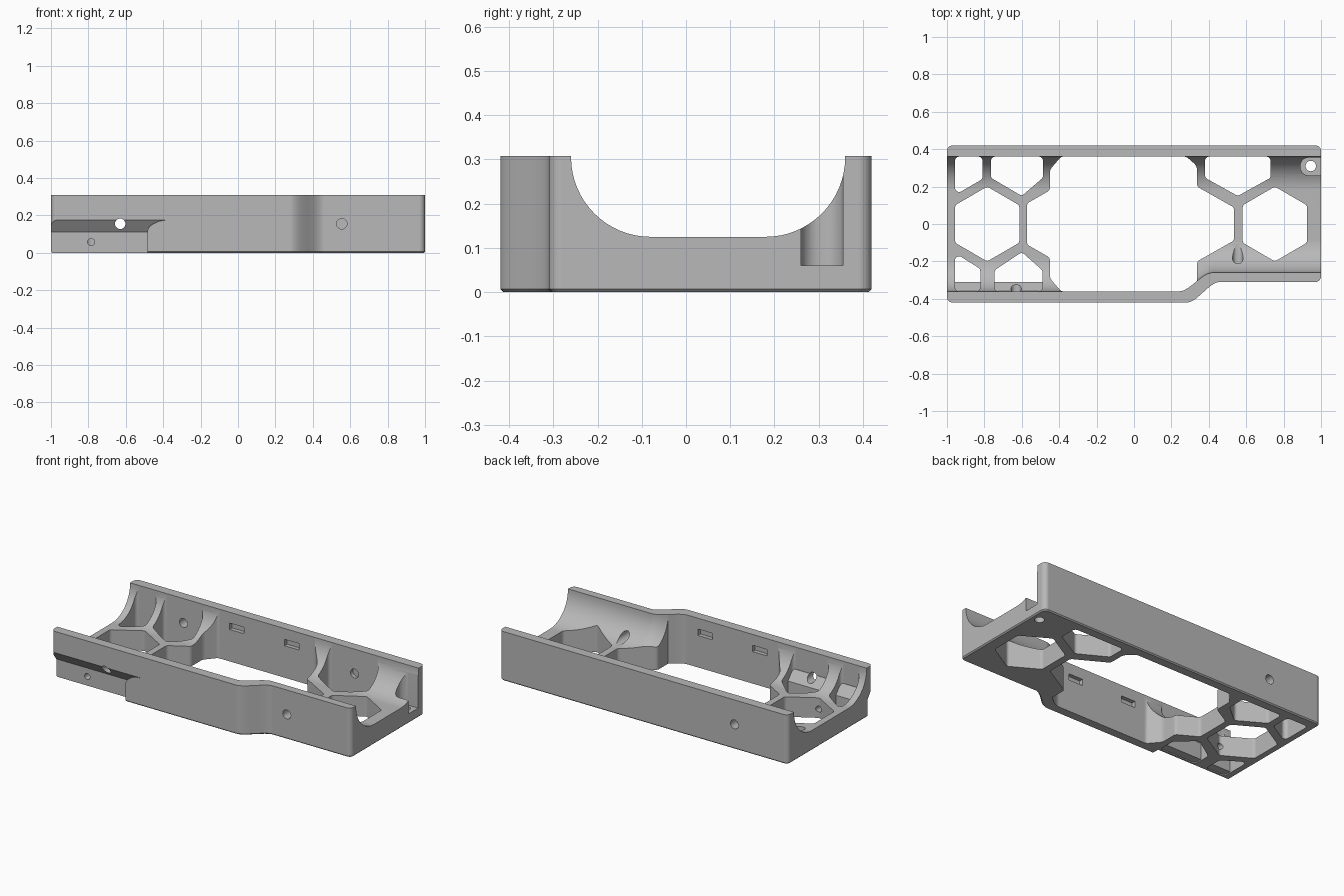
import bpy, bmesh, math
from mathutils import Vector

cube = bpy.data.objects.get("Cube")
if cube:
    bpy.data.objects.remove(cube, do_unlink=True)

grey = bpy.data.materials.new("plain grey")
grey.use_nodes = True
grey.diffuse_color = (0.48, 0.48, 0.48, 1)
grey.node_tree.nodes["Principled BSDF"].inputs["Base Color"].default_value = grey.diffuse_color

H = 0.308          # wall height
INNER = 0.36       # inner face of the long walls
OUTER = 0.42


def loft(name, rings, bottom_chamfer=0):
    """Closed solid through a list of matching 3D rings."""
    bm = bmesh.new()
    loops = [[bm.verts.new(p) for p in ring] for ring in rings]
    for a, b in zip(loops, loops[1:]):
        for i in range(len(a)):
            j = (i + 1) % len(a)
            bm.faces.new((a[i], a[j], b[j], b[i]))
    bm.faces.new(loops[0])
    bm.faces.new(loops[-1])
    bmesh.ops.recalc_face_normals(bm, faces=bm.faces)
    if bottom_chamfer:
        edges = [e for e in bm.edges if all(v.co.z < 1e-5 for v in e.verts)]
        bmesh.ops.bevel(bm, geom=edges, offset=bottom_chamfer, segments=1, affect='EDGES')
    me = bpy.data.meshes.new(name)
    bm.to_mesh(me)
    bm.free()
    me.materials.append(grey)
    ob = bpy.data.objects.new(name, me)
    bpy.context.collection.objects.link(ob)
    return ob


def prism(name, pts, axis, lo, hi, chamfer=0):
    """Extrude a flat outline along x (pts = y,z), y (pts = x,z) or z (pts = x,y)."""
    def ring(d):
        return [{'x': (d, u, v), 'y': (u, d, v), 'z': (u, v, d)}[axis] for u, v in pts]
    return loft(name, [ring(lo), ring(hi)], chamfer)


def rounded(corners, default=0.025, steps=6):
    """Outline with rounded corners; a corner is (u, v) or (u, v, radius)."""
    out = []
    n = len(corners)
    for i, c in enumerate(corners):
        r = c[2] if len(c) > 2 else default
        p = Vector(c[:2])
        a = Vector(corners[i - 1][:2]) - p
        b = Vector(corners[(i + 1) % n][:2]) - p
        if r == 0:
            out.append(tuple(p))
            continue
        d = min(r / math.tan(a.angle(b) / 2), a.length * 0.45, b.length * 0.45)
        s, e = p + a.normalized() * d, p + b.normalized() * d
        w = math.sin(a.angle(b) / 2)
        for k in range(steps + 1):
            t = k / steps
            k0, k1, k2 = (1 - t) ** 2, 2 * w * t * (1 - t), t * t
            out.append(tuple((s * k0 + p * k1 + e * k2) / (k0 + k1 + k2)))
    return out


def circle(u, v, r, n=24):
    return [(u + r * math.cos(math.tau * i / n), v + r * math.sin(math.tau * i / n))
            for i in range(n)]


def combine(target, tool, op='DIFFERENCE'):
    mod = target.modifiers.new("combine", 'BOOLEAN')
    mod.operation, mod.solver, mod.object = op, 'EXACT', tool
    bpy.context.view_layer.objects.active = target
    bpy.ops.object.modifier_apply(modifier=mod.name)
    bpy.data.objects.remove(tool, do_unlink=True)


def sway(x, start, y0, y1, length=0.18):
    t = min(max((x - start) / length, 0), 1)
    return y0 + (y1 - y0) * t * t * (3 - 2 * t)


def sway_line(start, y0, y1, stop):
    n = 16
    xs = [start + (stop - start) * i / n for i in range(n + 1)]
    return [(x, sway(x, start, y0, y1), 0) for x in xs]


# Outer body with a stepped front wall
outline = [(-1, -OUTER, 0.03)] + sway_line(0.28, -OUTER, -0.31, 0.46)
outline += [(1, -0.31, 0.03), (1, OUTER, 0.03), (-1, OUTER, 0.03)]
body = prism("cradle_body", rounded(outline), 'z', 0, H, 0.007)

# Rounded channel along the body, narrowing toward the stepped end
def channel_ring(x):
    y0, r, steps = sway(x, 0.24, -INNER, -0.26), 0.18, 16
    arc = [(math.cos(math.pi / 2 * i / steps), math.sin(math.pi / 2 * i / steps))
           for i in range(steps + 1)]
    zc = 0.305
    pts = [(y0, 0.5)] + [(y0 + r - r * c, zc - r * s) for c, s in arc]
    pts += [(INNER - r + r * c, zc - r * s) for c, s in reversed(arc)] + [(INNER, 0.5)]
    return [(x, y, z) for y, z in pts]

stations = [-1.1] + [0.24 + 0.18 * i / 16 for i in range(17)] + [1.1]
combine(body, loft("channel_cutter", [channel_ring(x) for x in stations]))

# Large middle opening
opening = [(-0.45, -INNER - 0.0, 0)]
opening = [(-0.39, -INNER, 0.03), *sway_line(0.24, -INNER, -0.26, 0.337),
           (0.337, -0.2), (0.535, -0.088), (0.535, 0.088), (0.337, 0.2),
           (0.337, 0.31, 0.05), (0.28, INNER, 0.03), (-0.39, INNER, 0.03),
           (-0.45, 0.29, 0.05), (-0.45, 0.18), (-0.572, 0.11),
           (-0.572, -0.11), (-0.45, -0.18), (-0.45, -0.29, 0.05)]
combine(body, prism("opening_cutter", rounded(opening), 'z', -0.1, 0.5))

# Honeycomb windows in the floor
def hexagon(cx):
    return [(cx - 0.172, -0.1), (cx, -0.2), (cx + 0.172, -0.1),
            (cx + 0.172, 0.1), (cx, 0.2), (cx - 0.172, 0.1)]

def corner_cell(side, inner_edge):
    return [(-0.957, side * INNER), (-0.957, side * 0.155),
            (inner_edge, side * 0.24), (inner_edge, side * INNER)]

def half_cell(side, x0, x1, xm):
    return [(x0, side * INNER), (x0, side * 0.247), (xm, side * 0.15),
            (x1, side * 0.247), (x1, side * INNER)]

cells = [hexagon(-0.785), hexagon(0.753),
         corner_cell(1, -0.81), corner_cell(-1, -0.822),
         half_cell(1, -0.765, -0.487, -0.6), half_cell(-1, -0.745, -0.49, -0.6),
         half_cell(1, 0.38, 0.73, 0.555)]
for cell in cells:
    combine(body, prism("cell_cutter", rounded(cell, 0.022), 'z', -0.1, 0.5))

# Thickened inner liner behind the front recess
liner = [(-0.39, 0.007), (-0.31, 0.007), (-0.31, 0.11), (-0.358, 0.17), (-0.39, 0.17)]
combine(body, prism("recess_liner", liner, 'x', -0.97, -0.47), 'UNION')

# Front recess with a sloping roof and a curved end
recess = prism("recess_cutter", [(-0.5, -0.1), (-0.37, -0.1), (-0.37, 0.11), (-0.5, 0.279)],
               'x', -1.1, -0.36)
sweep = [(-0.37 - 0.115 * math.sin(a), 0.11 + 0.065 * math.cos(a))
         for a in [math.pi / 2 * i / 10 for i in range(11)]]
profile = [(-1.2, -0.2), (-1.2, 0.175)] + sweep + [(-0.485, -0.2)]
combine(recess, prism("recess_limit", profile, 'y', -0.6, -0.2), 'INTERSECT')
combine(body, recess)

# Screw holes through the long walls: x, z, radius, end of bore
for x, z, r, stop in [(-0.63, 0.155, 0.028, 0.5), (0.555, 0.155, 0.028, 0.385),
                      (-0.785, 0.057, 0.019, 0)]:
    combine(body, prism("bore_cutter", circle(x, z, r), 'y', -0.5, stop))

# Corner pocket with a vertical screw hole
pocket = [(0.89, 0.26, 0.045), (1.1, 0.26, 0), (1.1, 0.355, 0), (0.89, 0.355, 0.045)]
combine(body, prism("pocket_cutter", rounded(pocket), 'z', 0.06, 0.5))
combine(body, prism("pocket_bore", circle(0.945, 0.31, 0.028), 'z', -0.1, 0.2))

# Shallow strap slots inside both long walls
for side in (-1, 1):
    for x in (-0.26, 0.12):
        slot = [(x - 0.05, 0.2), (x + 0.05, 0.2), (x + 0.05, 0.24), (x - 0.05, 0.24)]
        ends = sorted((side * 0.34, side * 0.385))
        combine(body, prism("slot_cutter", slot, 'y', *ends))

# Smooth curves, crisp edges
bpy.ops.object.select_all(action='DESELECT')
body.select_set(True)
bpy.context.view_layer.objects.active = body
bpy.ops.object.shade_smooth_by_angle(angle=math.radians(25))
weighted = body.modifiers.new("weighted_normals", 'WEIGHTED_NORMAL')
weighted.keep_sharp = True
